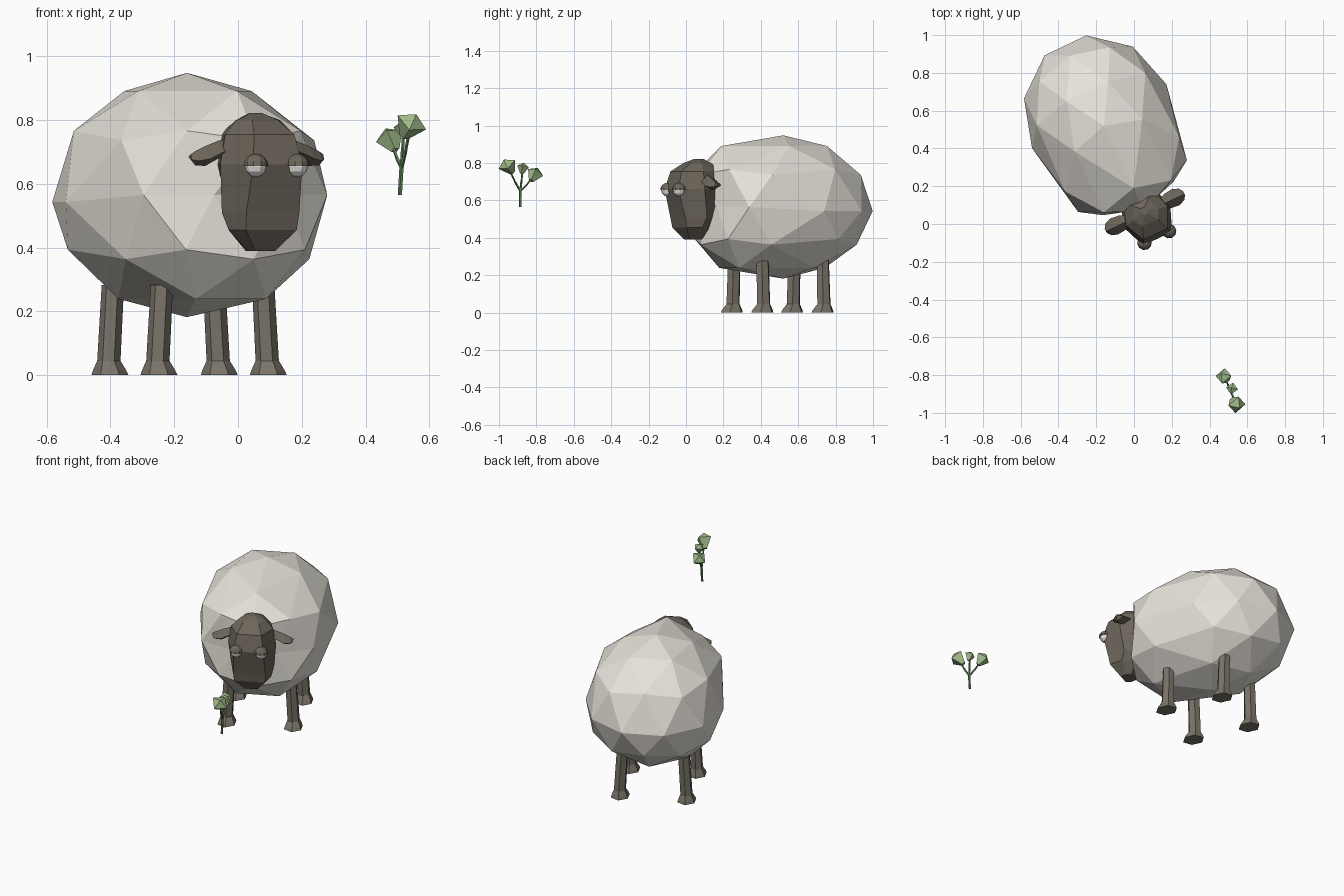
import bpy, bmesh, math
from mathutils import Vector, Matrix

if "Cube" in bpy.data.objects:
    bpy.data.objects.remove(bpy.data.objects["Cube"])


def material(name, rgb):
    m = bpy.data.materials.new(name)
    m.diffuse_color = (*rgb, 1)
    m.use_nodes = True
    m.node_tree.nodes["Principled BSDF"].inputs["Base Color"].default_value = m.diffuse_color
    return m


WOOL = material("cream wool", (0.80, 0.765, 0.70))
SKIN = material("dark brown skin", (0.15, 0.130, 0.102))
LEGS = material("leg brown", (0.19, 0.17, 0.137))
WHITE = material("eye white", (0.9, 0.89, 0.86))
LEAF = material("leaf green", (0.35, 0.50, 0.25))
STEM = material("stem green", (0.12, 0.25, 0.10))

# The animal is modelled facing -y, then turned and moved into place
TURN = Matrix.Translation((-0.16, 0.52, 0)) @ Matrix.Rotation(math.radians(25.5), 4, 'Z')


def finish(name, bm, mat, matrix=TURN):
    bmesh.ops.recalc_face_normals(bm, faces=bm.faces)
    bm.transform(matrix)
    me = bpy.data.meshes.new(name)
    bm.to_mesh(me)
    bm.free()
    me.materials.append(mat)
    ob = bpy.data.objects.new(name, me)
    bpy.context.collection.objects.link(ob)
    return ob


def loft(bm, rings):
    """Skin a list of equally long point rings and cap both ends."""
    loops = [[bm.verts.new(p) for p in ring] for ring in rings]
    n = len(loops[0])
    for a, b in zip(loops, loops[1:]):
        for i in range(n):
            bm.faces.new((a[i], a[(i + 1) % n], b[(i + 1) % n], b[i]))
    bm.faces.new(loops[0])
    bm.faces.new(loops[-1])


def ngon(cx, cy, z, rx, ry, n=6):
    return [(cx + rx * math.cos(math.tau * (i + 0.5) / n),
             cy + ry * math.sin(math.tau * (i + 0.5) / n), z) for i in range(n)]


# Woolly body: faceted ball, with the front pulled forward into a ruff
bm = bmesh.new()
bmesh.ops.create_icosphere(bm, subdivisions=2, radius=1)
for v in bm.verts:
    x, y, z = v.co
    pull = 0.08 if x > 0.9 else 0.145 if x > 0.2 else 0
    forward = (0.45 if x > 0 else 0.437) * x - 0.056 * (1 - z * z) + pull
    sag = 0.022 if abs(z) < 0.1 and x < 0.2 else 0
    v.co = (0.394 * y, -forward, 0.565 + 0.383 * z - sag)
finish("wool_body", bm, WOOL)

# Head: stacked six-sided rings
# (height, front, front half width, middle, middle half width, back, back half width)
bm = bmesh.new()
levels = [(0.39, 0.57, 0.035, 0.54, 0.045, 0.50, 0.035),
          (0.455, 0.615, 0.088, 0.53, 0.108, 0.465, 0.06),
          (0.51, 0.625, 0.092, 0.51, 0.122, 0.44, 0.07),
          (0.66, 0.662, 0.085, 0.53, 0.137, 0.40, 0.09),
          (0.755, 0.635, 0.07, 0.53, 0.120, 0.41, 0.08),
          (0.80, 0.57, 0.045, 0.52, 0.075, 0.45, 0.045),
          (0.822, 0.52, 0.012, 0.50, 0.015, 0.48, 0.012)]
rings = []
for z, f, wf, m, wm, b, wb in levels:
    right = [(wf, -f, z), (wm, -m, z), (wb, -b, z)]
    rings.append(right + [(-x, y, z) for x, y, z in reversed(right)])
loft(bm, rings)
finish("head", bm, SKIN)

for side, label in ((-1, "left"), (1, "right")):
    # Drooping ears: chunky leaf shapes
    bm = bmesh.new()
    ear = []
    for x, z, w, t in ((0.09, 0.722, 0.022, 0.022), (0.135, 0.707, 0.042, 0.028),
                       (0.18, 0.687, 0.047, 0.031), (0.215, 0.68, 0.034, 0.022),
                       (0.23, 0.684, 0.012, 0.009)):
        ear.append([(side * x, -0.505 - w, z - 0.008), (side * x, -0.51, z + t),
                    (side * x, -0.505 + w, z), (side * x, -0.51, z - t)])
    loft(bm, ear)
    finish(label + "_ear", bm, SKIN)

    # Eyeballs with heavy half-closed lids
    spot = Matrix.Translation((side * 0.072, -0.652, 0.655))
    bm = bmesh.new()
    bmesh.ops.create_uvsphere(bm, u_segments=10, v_segments=6, radius=0.034)
    finish(label + "_eye", bm, WHITE, TURN @ spot)
    bm = bmesh.new()
    bmesh.ops.create_uvsphere(bm, u_segments=10, v_segments=8, radius=0.039)
    bmesh.ops.bisect_plane(bm, geom=bm.verts[:] + bm.edges[:] + bm.faces[:],
                           plane_co=(0, 0, 0.001), plane_no=(0, 0, 1), clear_inner=True)
    bmesh.ops.holes_fill(bm, edges=[e for e in bm.edges if e.is_boundary])
    finish(label + "_eyelid", bm, SKIN, TURN @ spot)

    # Legs: tapered six-sided posts with flared hooves
    for f, end in ((0.203, "front"), (-0.154, "back")):
        bm = bmesh.new()
        x = side * 0.19 - 0.008
        loft(bm, [ngon(x, -f - 0.008, 0, 0.056, 0.066),
                  ngon(x, -f - 0.006, 0.014, 0.051, 0.06),
                  ngon(x, -f, 0.045, 0.036, 0.039),
                  ngon(x - side * 0.014, -f, 0.282, 0.035, 0.036)])
        finish(f"{end}_{label}_leg", bm, LEGS)


# Sprig: thin stems, each ending in a faceted leaf
def twig(bm, a, b, r):
    a, b = Vector(a), Vector(b)
    q = (b - a).to_track_quat('Z', 'Y').to_matrix()
    loft(bm, [[p + q @ Vector(c) for c in ngon(0, 0, 0, r, r, 5)] for p in (a, b)])


fork = (0.513, -0.886, 0.65)
leaves = [((0.477, -0.808, 0.742), 0.045, 22), ((0.541, -0.953, 0.785), 0.05, -25),
          ((0.52, -0.872, 0.775), 0.032, 8)]
stem = bmesh.new()
twig(stem, (0.508, -0.885, 0.565), fork, 0.007)
leaf = bmesh.new()
for spot, r, tilt in leaves:
    bend = Vector(fork).lerp(Vector(spot), 0.45) + Vector((0, 0, -0.006))
    twig(stem, fork, bend, 0.006)
    twig(stem, bend, spot, 0.005)
    # Four-sided cup with a pointed crown, leaning outwards
    place = (Matrix.Translation(spot)
             @ Matrix.Rotation(math.radians(-tilt * 1.3), 4, 'X')
             @ Matrix.Rotation(math.radians(-tilt), 4, 'Y')
             @ Matrix.Rotation(math.radians(35), 4, 'Z'))
    cup = bmesh.new()
    loft(cup, [ngon(0, 0, -1.0 * r, 0.3 * r, 0.3 * r, 4), ngon(0, 0, 0.2 * r, r, r, 4),
               ngon(0, 0, 0.8 * r, 0.1 * r, 0.1 * r, 4)])
    cup.transform(place)
    part = bpy.data.meshes.new("leaf_part")
    cup.to_mesh(part)
    cup.free()
    leaf.from_mesh(part)
    bpy.data.meshes.remove(part)
finish("sprig_stem", stem, STEM, Matrix())
finish("sprig_leaves", leaf, LEAF, Matrix())
